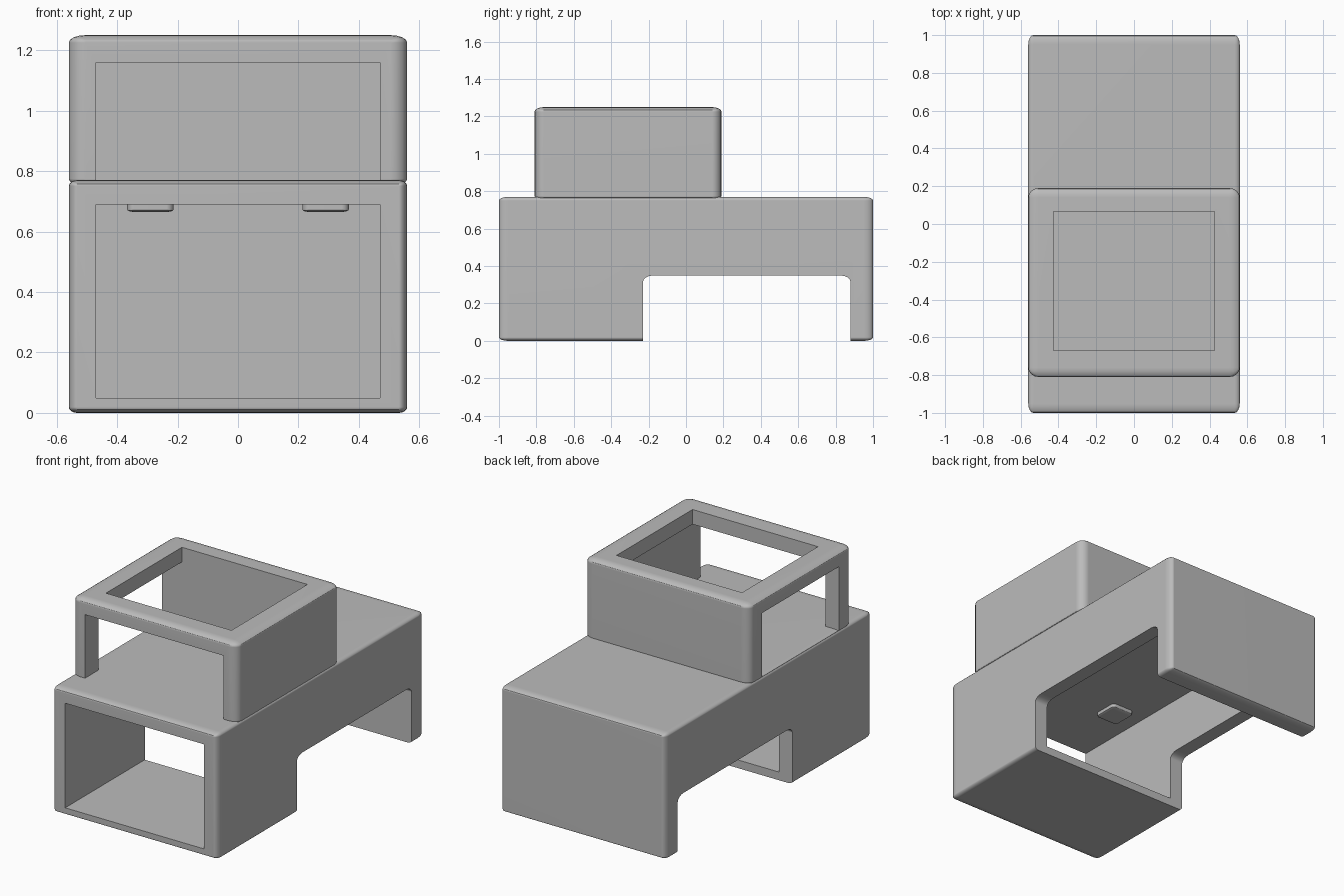
import bpy, bmesh
from math import radians

if "Cube" in bpy.data.objects:
    bpy.data.objects.remove(bpy.data.objects["Cube"], do_unlink=True)

grey = bpy.data.materials.new("plain_grey")
grey.use_nodes = True
colour = (0.5, 0.5, 0.5, 1)
grey.diffuse_color = colour
grey.node_tree.nodes["Principled BSDF"].inputs["Base Color"].default_value = colour


def box(name, low, high, bevel=0.0, segments=4):
    """Box between two corners; the bevel is a share of each side length."""
    bm = bmesh.new()
    bmesh.ops.create_cube(bm, size=1)
    if bevel:
        bmesh.ops.bevel(bm, geom=bm.edges[:], offset=bevel, segments=segments,
                        profile=0.5, affect='EDGES')
    for v in bm.verts:
        v.co = [l + (c + 0.5) * (h - l) for c, l, h in zip(v.co, low, high)]
    mesh = bpy.data.meshes.new(name)
    bm.to_mesh(mesh)
    bm.free()
    mesh.materials.append(grey)
    obj = bpy.data.objects.new(name, mesh)
    bpy.context.collection.objects.link(obj)
    return obj


def activate(obj):
    bpy.ops.object.select_all(action='DESELECT')
    obj.select_set(True)
    bpy.context.view_layer.objects.active = obj


def cut(obj, low, high, bevel=0.0):
    """Subtract a box and discard the cutter."""
    cutter = box("cutter", low, high, bevel)
    cutter.hide_render = True
    mod = obj.modifiers.new("cut", 'BOOLEAN')
    mod.operation = 'DIFFERENCE'
    mod.solver = 'EXACT'
    mod.object = cutter
    activate(obj)
    bpy.ops.object.modifier_apply(modifier=mod.name)
    bpy.data.objects.remove(cutter, do_unlink=True)


def smooth(obj):
    activate(obj)
    bpy.ops.object.shade_smooth_by_angle(angle=radians(30))
    weighted = obj.modifiers.new("flat_sides", 'WEIGHTED_NORMAL')
    weighted.keep_sharp = True


# Lower body: hollow, open at the front, with a wide underside notch
body = box("lower_body", (-0.56, -1, 0), (0.56, 1, 0.77), 0.025)
cut(body, (-0.47, -1.2, 0.05), (0.47, 0.88, 0.69))
cut(body, (-1, -0.23, -0.35), (1, 0.88, 0.35), 0.05)
smooth(body)

# Upper frame: open at the front, on one side and at the top
frame = box("upper_frame", (-0.56, -0.81, 0.75), (0.56, 0.19, 1.25), 0.05)
floor, ceiling = 0.767, 1.16
cut(frame, (-0.47, -1, floor), (0.47, 0.065, ceiling))
cut(frame, (-1, -0.68, floor), (0, 0.065, ceiling))
cut(frame, (-0.425, -0.67, 1), (0.425, 0.065, 1.5))
smooth(frame)

# Small pads under the ceiling of the lower body
for side, x in (("right", -0.29), ("left", 0.29)):
    pad = box(side + "_ceiling_pad", (x - 0.077, -0.6, 0.665),
              (x + 0.077, -0.44, 0.72), 0.15)
    smooth(pad)
